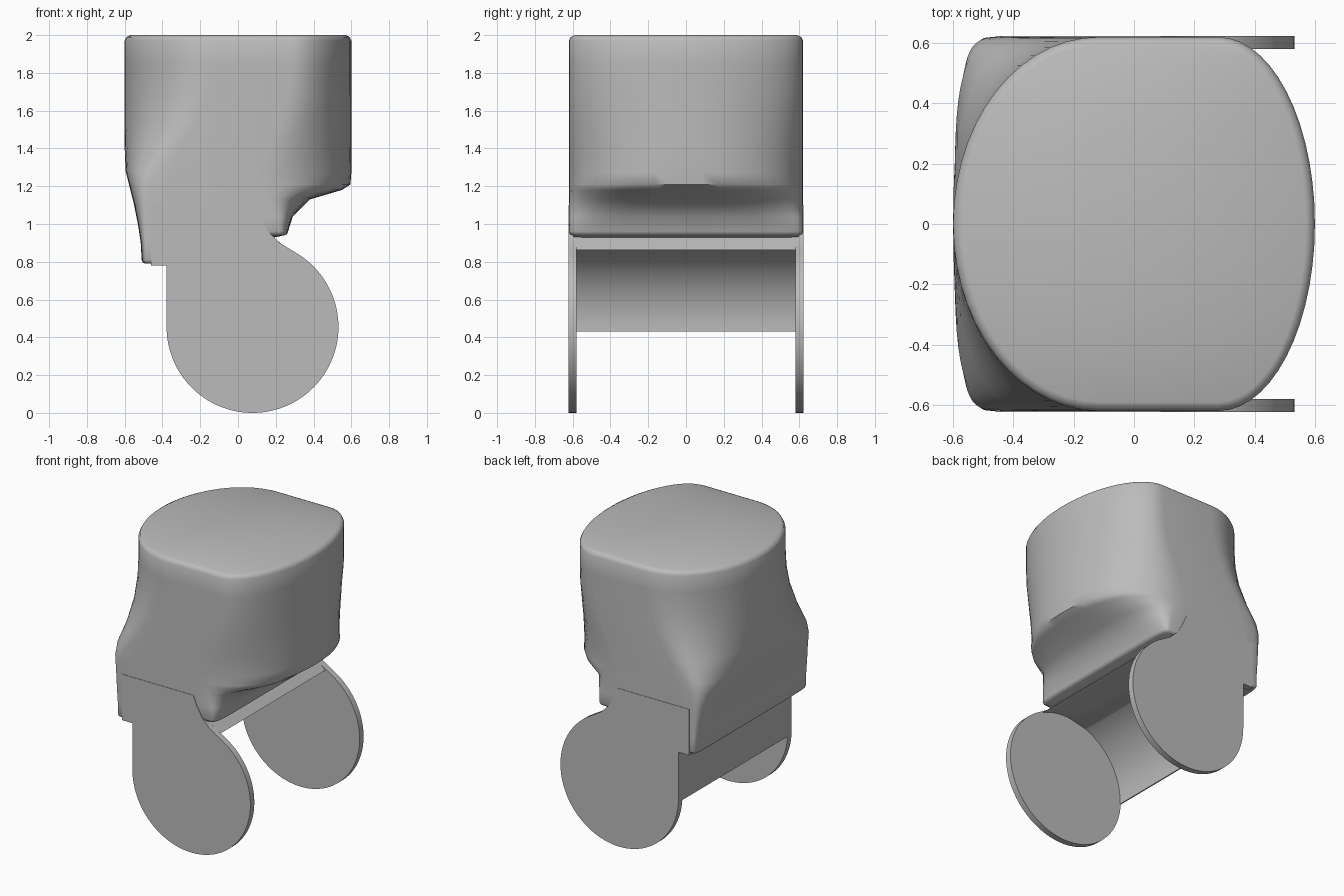
import bpy, bmesh, math

if "Cube" in bpy.data.objects:
    bpy.data.objects.remove(bpy.data.objects["Cube"], do_unlink=True)

grey = bpy.data.materials.new("plain grey")
grey.use_nodes = True
tone = (0.5, 0.5, 0.5, 1)
grey.diffuse_color = tone
grey.node_tree.nodes["Principled BSDF"].inputs["Base Color"].default_value = tone

HALF = 0.62       # half depth of the housing
AXIS = (0.077, 0.455)   # hinge axis in x, z
RADIUS = 0.455


def finish(name, bm, angle):
    bmesh.ops.recalc_face_normals(bm, faces=bm.faces[:])
    mesh = bpy.data.meshes.new(name)
    bm.to_mesh(mesh)
    bm.free()
    obj = bpy.data.objects.new(name, mesh)
    mesh.materials.append(grey)
    bpy.context.collection.objects.link(obj)
    bpy.ops.object.select_all(action='DESELECT')
    obj.select_set(True)
    bpy.context.view_layer.objects.active = obj
    bpy.ops.object.shade_smooth_by_angle(angle=math.radians(angle))
    return obj


def arc(radius, start, end, steps):
    angles = [math.radians(start + (end - start) * i / steps) for i in range(steps + 1)]
    return [(AXIS[0] + radius * math.cos(a), AXIS[1] + radius * math.sin(a)) for a in angles]


def extrude_profile(name, points, y0, y1):
    bm = bmesh.new()
    face = bm.faces.new([bm.verts.new((x, y0, z)) for x, z in points])
    moved = bmesh.ops.extrude_face_region(bm, geom=[face])["geom"]
    verts = [v for v in moved if isinstance(v, bmesh.types.BMVert)]
    bmesh.ops.translate(bm, vec=(0, y1 - y0, 0), verts=verts)
    return finish(name, bm, 30)


def half_ring(key, inset, lift, steps=28):
    """Half outline from a flat side, around the bulge, to the other side."""
    z, reach, flat, power = key
    reach -= math.copysign(inset, reach)
    points = []
    for i in range(steps + 1):
        t = math.pi * (i / steps - 0.5)
        c, s = max(math.cos(t), 0), math.sin(t)
        x = flat + (reach - flat) * c ** (2 / power)
        y = (HALF - inset) * math.copysign(abs(s) ** (2 / power), s)
        points.append((x, y, z + lift))
    return points


# Housing outline: height, bulge reach, flat side edge, squareness
left_keys = [
    (1.97, -.6, -.12, 2), (1.85, -.6, -.12, 2), (1.7, -.6, -.15, 2),
    (1.55, -.6, -.21, 2.1), (1.4, -.6, -.3, 2.5), (1.28, -.595, -.355, 4),
    (1.2, -.575, -.37, 6), (1.1, -.55, -.4, 7), (1, -.53, -.43, 8),
    (.9, -.515, -.45, 8), (.81, -.51, -.46, 8)]
right_keys = [
    (1.97, .6, .28, 2), (1.85, .6, .28, 2), (1.7, .6, .27, 2),
    (1.55, .6, .23, 2), (1.4, .6, .16, 2.1), (1.27, .6, .1, 2.2),
    (1.21, .595, .09, 2.3), (1.18, .55, .09, 2.5), (1.13, .38, .1, 3),
    (1.04, .29, .12, 6), (.96, .265, .16, 8)]

# Housing: loft the outlines, with rounded rims at top and bottom
sections = [(0, .03, .03), (0, .01, .02)]
sections += [(i, 0, 0) for i in range(len(left_keys))]
sections += [(-1, .006, -.014), (-1, .02, -.02)]
bm = bmesh.new()
rings = []
for i, inset, lift in sections:
    right = half_ring(right_keys[i], inset, lift)
    left = half_ring(left_keys[i], inset, lift)[::-1]
    rings.append([bm.verts.new(p) for p in right + left])
for upper, lower in zip(rings, rings[1:]):
    count = len(upper)
    for j in range(count):
        k = (j + 1) % count
        bm.faces.new((upper[j], upper[k], lower[k], lower[j]))
# Caps as strips across the depth
for ring in (rings[0], rings[-1]):
    last = len(ring) - 1
    for j in range(last // 2):
        bm.faces.new((ring[j], ring[j + 1], ring[last - j - 1], ring[last - j]))
finish("housing", bm, 50)

# Hinge cheeks, one on each side
cheek = [(-.378, .78), (-.46, .78), (-.46, 1.1), (.09, 1.1), (.12, 1.03),
         (.16, .96), (.22, .9)] + arc(RADIUS, 58, -180, 72)
for name, side in (("front_cheek", -1), ("back_cheek", 1)):
    extrude_profile(name, cheek, side * .58, side * .623)

# Bridge between the cheeks, hollowed around the hinge axis
bridge = [(-.378, .43), (-.378, 1.1), (.05, 1.1), (.1, 1), (.2, .92)]
bridge += arc(.449, 65, 183, 40)
extrude_profile("bridge", bridge, -.585, .585)
